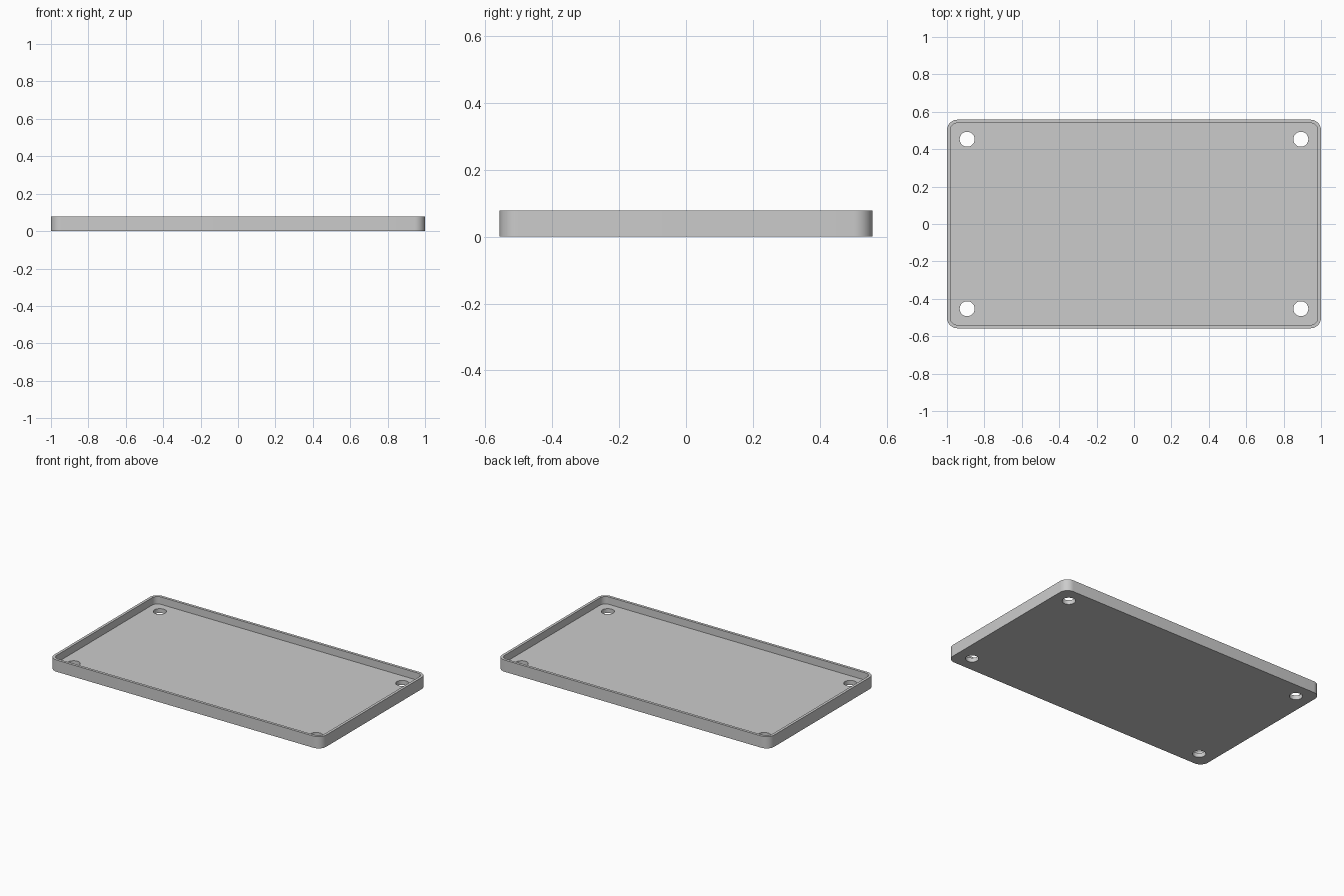
import bpy, bmesh, math

cube = bpy.data.objects.get("Cube")
if cube:
    bpy.data.objects.remove(cube, do_unlink=True)

WIDTH, DEPTH, HEIGHT = 2.0, 1.115, 0.078
WALL, FLOOR, CORNER = 0.018, 0.029, 0.056
HOLE_X, HOLE_Y, HOLE_R = 0.892, 0.453, 0.04

grey = bpy.data.materials.new("plain grey")
grey.use_nodes = True
colour = (0.6, 0.6, 0.6, 1)
grey.diffuse_color = colour
grey.node_tree.nodes["Principled BSDF"].inputs["Base Color"].default_value = colour


def arc(cx, cy, r, start, sweep, steps):
    """Points along a circular arc."""
    return [(cx + r * math.cos(start + sweep * i / steps),
             cy + r * math.sin(start + sweep * i / steps)) for i in range(steps + 1)]


def rounded_rectangle(w, d, r):
    points = []
    corners = [(1, 1), (-1, 1), (-1, -1), (1, -1)]
    for k, (sx, sy) in enumerate(corners):
        points += arc(sx * (w / 2 - r), sy * (d / 2 - r), r, k * math.pi / 2, math.pi / 2, 10)
    return points


def prism(name, outlines, z0, z1):
    """Extrude closed outlines straight up into one object."""
    bm = bmesh.new()
    for outline in outlines:
        face = bm.faces.new([bm.verts.new((x, y, z0)) for x, y in outline])
        up = bmesh.ops.extrude_face_region(bm, geom=[face], use_keep_orig=True)["geom"]
        for v in up:
            if isinstance(v, bmesh.types.BMVert):
                v.co.z = z1
    bmesh.ops.recalc_face_normals(bm, faces=bm.faces)
    mesh = bpy.data.meshes.new(name)
    bm.to_mesh(mesh)
    bm.free()
    mesh.materials.append(grey)
    obj = bpy.data.objects.new(name, mesh)
    bpy.context.collection.objects.link(obj)
    return obj


# Solid rounded slab
tray = prism("tray", [rounded_rectangle(WIDTH, DEPTH, CORNER)], 0, HEIGHT)

# Recess inside the rim, and four corner holes
recess = prism("recess_cutter",
               [rounded_rectangle(WIDTH - 2 * WALL, DEPTH - 2 * WALL, CORNER - WALL)],
               FLOOR, HEIGHT + 0.1)
holes = prism("hole_cutter",
              [arc(sx * HOLE_X, sy * HOLE_Y, HOLE_R, 0, math.tau, 40)[:-1]
               for sx in (-1, 1) for sy in (-1, 1)], -0.1, HEIGHT + 0.05)

bpy.ops.object.select_all(action="DESELECT")
tray.select_set(True)
bpy.context.view_layer.objects.active = tray
for cutter in (recess, holes):
    cut = tray.modifiers.new(cutter.name, "BOOLEAN")
    cut.operation = "DIFFERENCE"
    cut.solver = "EXACT"
    cut.object = cutter
    bpy.ops.object.modifier_apply(modifier=cut.name)
    bpy.data.objects.remove(cutter, do_unlink=True)

bpy.ops.object.shade_smooth_by_angle(angle=math.radians(30))
